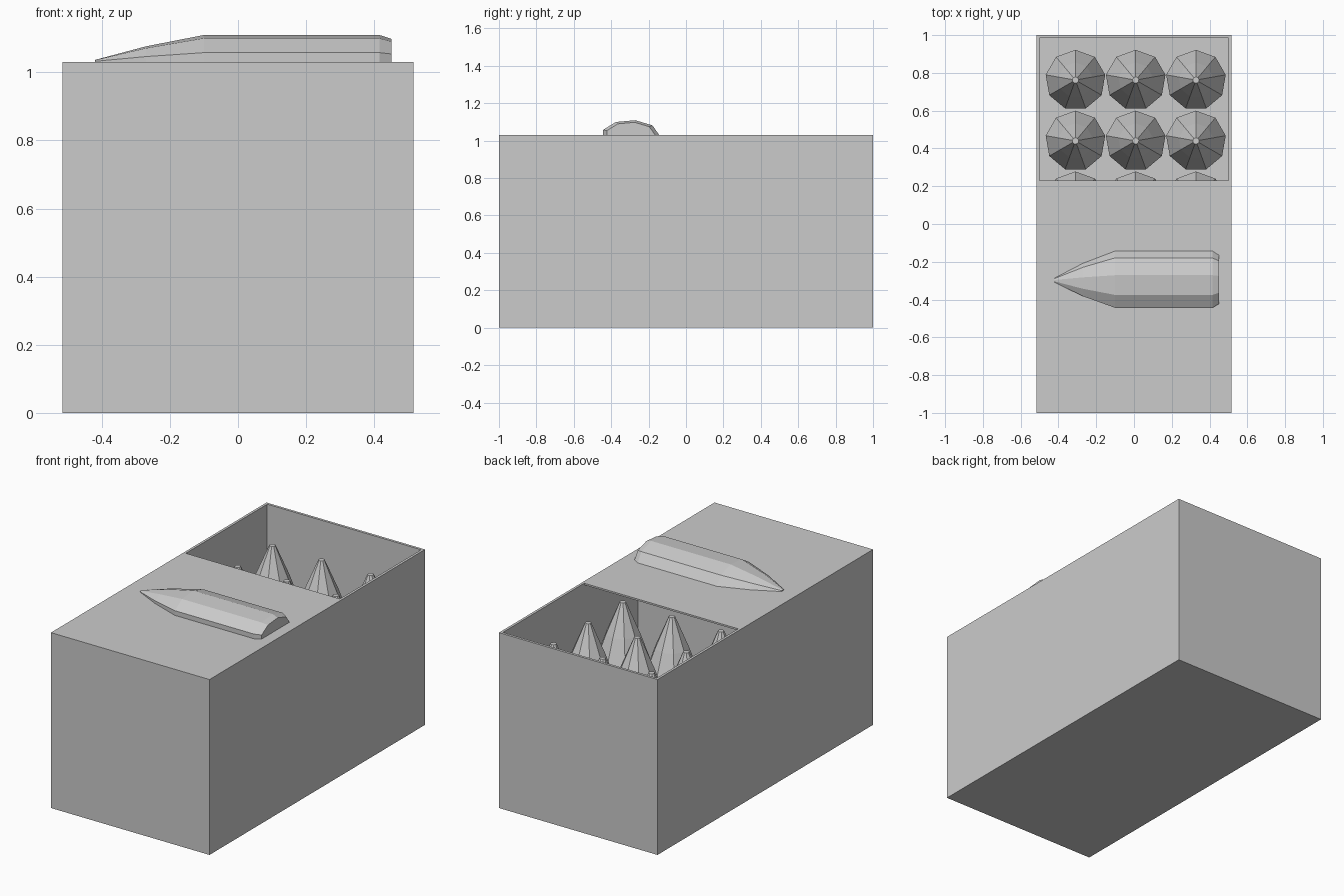
import bpy, bmesh, math

if "Cube" in bpy.data.objects:
    bpy.data.objects.remove(bpy.data.objects["Cube"])

SIDES = 9


def make_object(name, bm):
    bmesh.ops.recalc_face_normals(bm, faces=bm.faces[:])
    mesh = bpy.data.meshes.new(name)
    bm.to_mesh(mesh)
    bm.free()
    ob = bpy.data.objects.new(name, mesh)
    bpy.context.collection.objects.link(ob)
    return ob


def prism(name, half_width, profile):
    """Extrude a (y, z) profile along x."""
    bm = bmesh.new()
    face = bm.faces.new([bm.verts.new((-half_width, y, z)) for y, z in profile])
    out = bmesh.ops.extrude_face_region(bm, geom=[face])
    verts = [g for g in out["geom"] if isinstance(g, bmesh.types.BMVert)]
    bmesh.ops.translate(bm, verts=verts, vec=(2 * half_width, 0, 0))
    return make_object(name, bm)


def lathe(name, profile):
    """Nine-sided turned shape along z from (radius, z) pairs, corner towards +y."""
    bm = bmesh.new()
    rings = []
    for r, z in profile:
        rings.append([bm.verts.new((r * math.sin(i * math.tau / SIDES),
                                    r * math.cos(i * math.tau / SIDES), z))
                      for i in range(SIDES)])
    for a, b in zip(rings, rings[1:]):
        for i in range(SIDES):
            j = (i + 1) % SIDES
            bm.faces.new((a[i], a[j], b[j], b[i]))
    bm.faces.new(rings[0])
    bm.faces.new(rings[-1])
    return make_object(name, bm)


# Box with a thin-walled compartment running a little way under the lid
box = prism("ammo_box", 0.515, [(-1, 0), (1, 0), (1, 1.03), (-1, 1.03)])
cutter = prism("compartment_cutter", 0.5,
               [(-0.27, 0.015), (0.985, 0.015), (0.985, 1.1),
                (0.23, 1.1), (0.23, 1.02), (-0.27, 1.02)])
cutter.hide_render = True
mod = box.modifiers.new("compartment", 'BOOLEAN')
mod.operation = 'DIFFERENCE'
mod.solver = 'EXACT'
mod.object = cutter
bpy.context.view_layer.objects.active = box
bpy.ops.object.modifier_apply(modifier=mod.name)
bpy.data.objects.remove(cutter)

# Three by three standing bullets
first = lathe("bullet", [(0.135, 0.02), (0.16, 0.05), (0.16, 0.56),
                         (0.093, 0.745), (0.017, 0.925)])
for row in range(3):
    for col in range(3):
        ob = first
        if row or col:
            ob = bpy.data.objects.new(f"bullet_{row}_{col}", first.data)
            bpy.context.collection.objects.link(ob)
        ob.location = (-0.31 + 0.319 * col, 0.762 - 0.322 * row, 0)

# Flattened bullet emblem half sunk in the lid
relief = lathe("lid_bullet_relief", [(0.133, -0.45), (0.155, -0.415), (0.155, 0.1),
                                     (0.09, 0.27), (0.012, 0.42)])
relief.rotation_euler = (0, -math.pi / 2, 0)
relief.scale = (0.52, 1, 1)
relief.location = (0, -0.298, 1.03)
